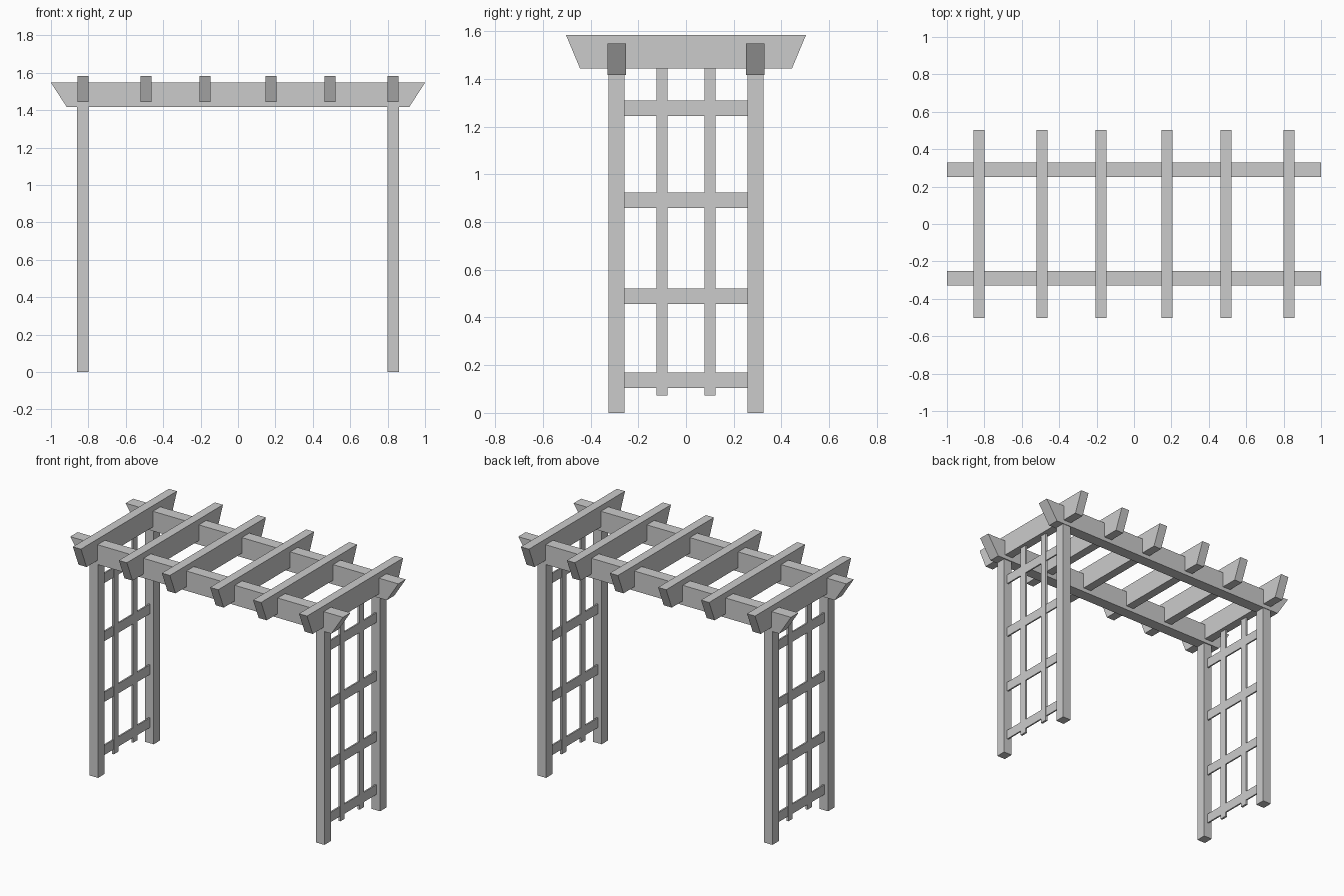
import bpy

if "Cube" in bpy.data.objects:
    bpy.data.objects.remove(bpy.data.objects["Cube"])

def mesh_object(name, verts, faces):
    me = bpy.data.meshes.new(name)
    me.from_pydata(verts, [], faces)
    me.update()
    ob = bpy.data.objects.new(name, me)
    bpy.context.collection.objects.link(ob)
    return ob

def prism(name, length_axis, top, bottom, z0, z1, centre, width):
    """Trapezoid timber: half lengths at top and bottom, across 'centre' by 'width'."""
    profile = [(-bottom, z0), (bottom, z0), (top, z1), (-top, z1)]
    verts = []
    for c in (centre - width / 2, centre + width / 2):
        for l, z in profile:
            verts.append((l, c, z) if length_axis == 'x' else (c, l, z))
    faces = [(0, 1, 2, 3), (7, 6, 5, 4)]
    faces += [(i, i + 4, (i + 1) % 4 + 4, (i + 1) % 4) for i in range(4)]
    if length_axis == 'y':
        faces = [f[::-1] for f in faces]
    return mesh_object(name, verts, faces)

def box(name, x, y, z0, z1, sx, sy):
    ob = prism(name, 'x', sx / 2, sx / 2, z0, z1, 0, sy)
    ob.location = (x, y, 0)
    return ob

POST_X, POST_Y = 0.83, 0.2915

for sx, side in ((-1, "left"), (1, "right")):
    # corner posts
    for sy, end in ((-1, "front"), (1, "back")):
        box(f"{side}_{end}_post", sx * POST_X, sy * POST_Y, 0, 1.416, 0.062, 0.067)
    # trellis rungs
    for i, z in enumerate((0.137, 0.489, 0.891, 1.277)):
        box(f"{side}_trellis_rung_{i + 1}", sx * POST_X, 0, z - 0.032, z + 0.032, 0.01, 0.517)
    # trellis uprights
    for i, y in enumerate((-0.101, 0.101)):
        box(f"{side}_trellis_upright_{i + 1}", sx * POST_X, y, 0.073, 1.443, 0.014, 0.047)

# long beams with slanted ends
for sy, end in ((-1, "front"), (1, "back")):
    prism(f"{end}_beam", 'x', 1.0, 0.915, 1.416, 1.547, sy * 0.29, 0.078)

# cross rafters with slanted ends
for i, x in enumerate((-0.829, -0.492, -0.177, 0.177, 0.492, 0.829)):
    prism(f"rafter_{i + 1}", 'y', 0.503, 0.444, 1.443, 1.584, x, 0.059)
